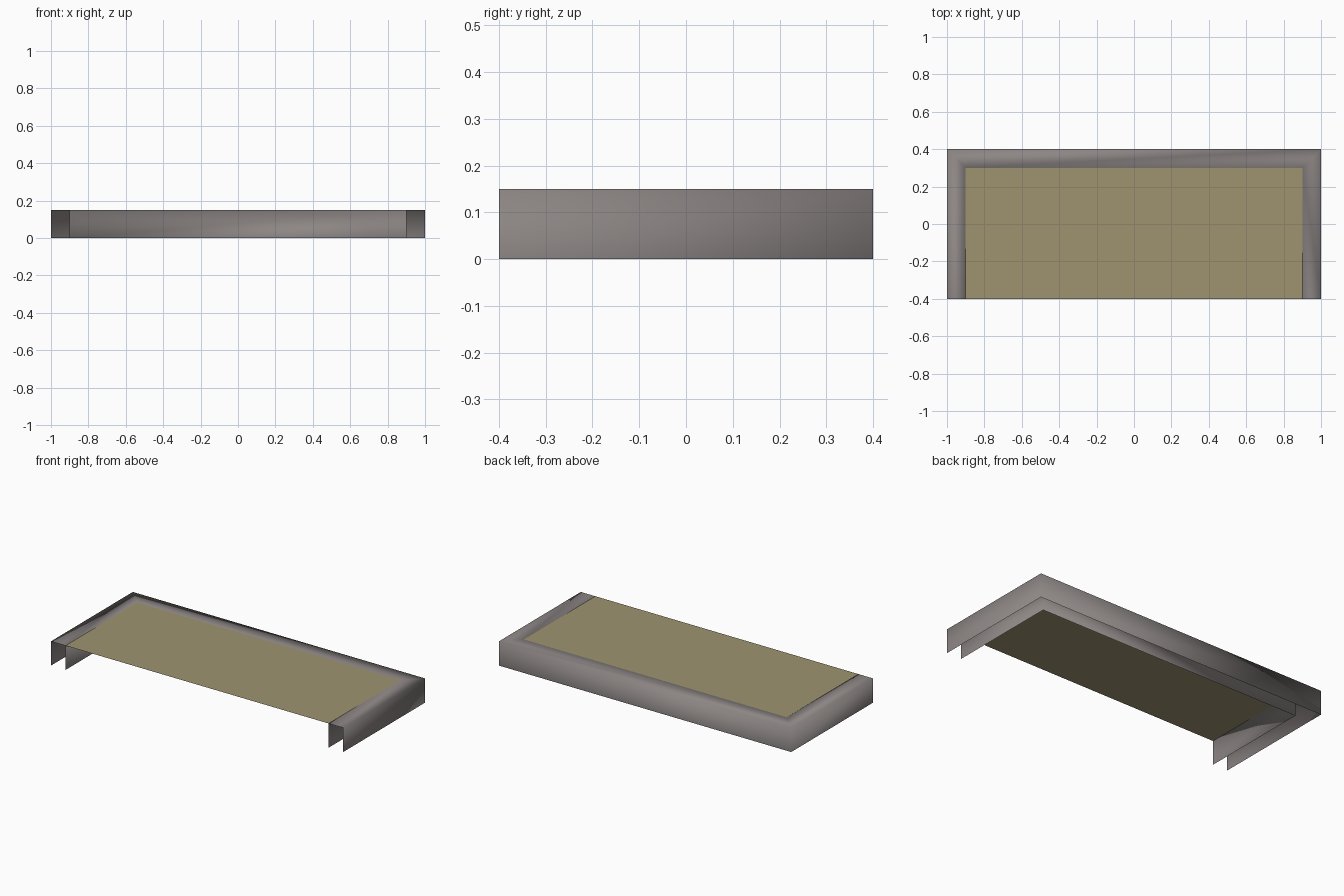
import bpy

if "Cube" in bpy.data.objects:
    bpy.data.objects.remove(bpy.data.objects["Cube"])

HEIGHT, RIM = 0.15, 0.10      # height of the rim, width of its top
HX, HY = 1.0, 0.4             # half width, half depth


def material(name, rgb):
    mat = bpy.data.materials.new(name)
    mat.diffuse_color = (*rgb, 1)
    mat.use_nodes = True
    mat.node_tree.nodes["Principled BSDF"].inputs["Base Color"].default_value = mat.diffuse_color
    return mat


def add_object(name, verts, faces, mat, smooth=False):
    mesh = bpy.data.meshes.new(name)
    mesh.from_pydata(verts, [], faces)
    mesh.materials.append(mat)
    mesh.polygons.foreach_set("use_smooth", [smooth] * len(faces))
    mesh.update()
    obj = bpy.data.objects.new(name, mesh)
    bpy.context.collection.objects.link(obj)
    return obj


grey = material("warm_grey", (0.262, 0.238, 0.231))
khaki = material("khaki", (0.342, 0.296, 0.162))

# U-shaped rim: a hollow channel profile (inset, z), open below and at the front
profile = [(0, 0), (0, HEIGHT), (RIM, HEIGHT), (RIM, 0)]
verts = []
for inset, z in profile:
    x, y = HX - inset, HY - inset
    verts += [(x, -HY, z), (x, y, z), (-x, y, z), (-x, -HY, z)]
faces = []
for row in range(3):
    for col in range(3):
        a = row * 4 + col
        faces.append((a, a + 1, a + 5, a + 4))
add_object("rim", verts, faces, grey, smooth=True)

# Thin flat panel level with the top of the rim
x, y = HX - RIM, HY - RIM
add_object("top_panel",
           [(-x, -HY, HEIGHT), (x, -HY, HEIGHT), (x, y, HEIGHT), (-x, y, HEIGHT)],
           [(0, 1, 2, 3)], khaki)
